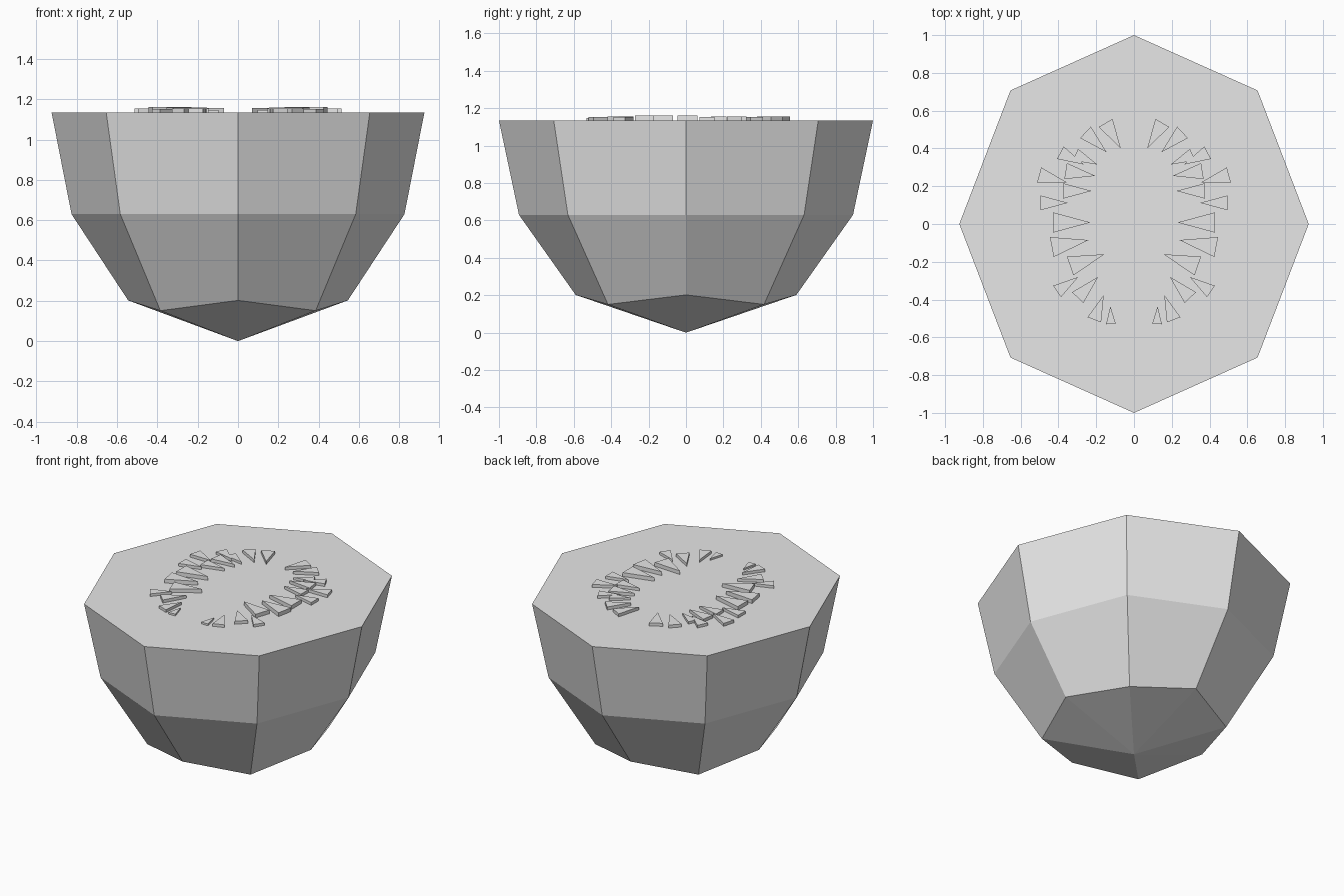
import bpy, bmesh, math
from mathutils import Vector

cube = bpy.data.objects.get("Cube")
if cube:
    bpy.data.objects.remove(cube, do_unlink=True)

SIDES = 8
TOP = 1.135

# One plain grey for everything
grey = bpy.data.materials.new("light_grey")
grey.use_nodes = True
grey.diffuse_color = (0.8, 0.8, 0.8, 1)
grey.node_tree.nodes["Principled BSDF"].inputs["Base Color"].default_value = (0.8, 0.8, 0.8, 1)


def finish(bm, name):
    bmesh.ops.recalc_face_normals(bm, faces=bm.faces)
    mesh = bpy.data.meshes.new(name)
    bm.to_mesh(mesh)
    bm.free()
    mesh.materials.append(grey)
    obj = bpy.data.objects.new(name, mesh)
    bpy.context.collection.objects.link(obj)
    return obj


def ring(bm, rx, ry, z, z_diagonal):
    verts = []
    for i in range(SIDES):
        a = math.tau * i / SIDES
        height = z_diagonal if i % 2 else z
        verts.append(bm.verts.new((rx * math.cos(a), ry * math.sin(a), height)))
    return verts


# Faceted rock body: flat lid, two bands, pointed underside
bm = bmesh.new()
rings = [
    ring(bm, 0.925, 1.0, TOP, TOP),
    ring(bm, 0.826, 0.893, 0.63, 0.63),
    ring(bm, 0.545, 0.59, 0.202, 0.151),
]
bm.faces.new(rings[0])
apex = bm.verts.new((0, 0, 0))
for i in range(SIDES):
    j = (i + 1) % SIDES
    for upper, lower in zip(rings, rings[1:]):
        bm.faces.new((upper[i], upper[j], lower[j], lower[i]))
    bm.faces.new((rings[-1][i], rings[-1][j], apex))
finish(bm, "rock_body")

# Wedge stones on the lid: middle of the wide end, then the pointed tip
wedges = [
    ((.15, .535), (.07, .40)),
    ((.257, .485), (.145, .38)),
    ((.39, .378), (.265, .315)),
    ((.31, .367), (.195, .315)),
    ((.502, .26), (.355, .22)),
    ((.362, .28), (.205, .255)),
    ((.375, .175), (.225, .175)),
    ((.495, .112), (.35, .112)),
    ((.43, .008), (.23, .008)),
    ((.435, -.122), (.24, -.085)),
    ((.338, -.222), (.155, -.16)),
    ((.407, -.357), (.295, -.28)),
    ((.298, -.39), (.19, -.28)),
    ((.21, -.507), (.16, -.375)),
    ((.122, -.53), (.125, -.435)),
]


def wedge(bm, base, tip):
    base, tip = Vector(base), Vector(tip)
    along = tip - base
    half = Vector((-along.y, along.x)) * 0.27
    rise = along.length * 0.13
    outline = [base + half, base - half, tip]
    low = [bm.verts.new((p.x, p.y, TOP)) for p in outline]
    high = [bm.verts.new((p.x, p.y, TOP + rise)) for p in outline]
    bm.faces.new(low)
    bm.faces.new(high)
    for i in range(3):
        j = (i + 1) % 3
        bm.faces.new((low[i], low[j], high[j], high[i]))


bm = bmesh.new()
for base, tip in wedges:
    wedge(bm, base, tip)
stones = finish(bm, "wedge_stones")
stones.modifiers.new("Mirror", "MIRROR").use_mirror_merge = False
